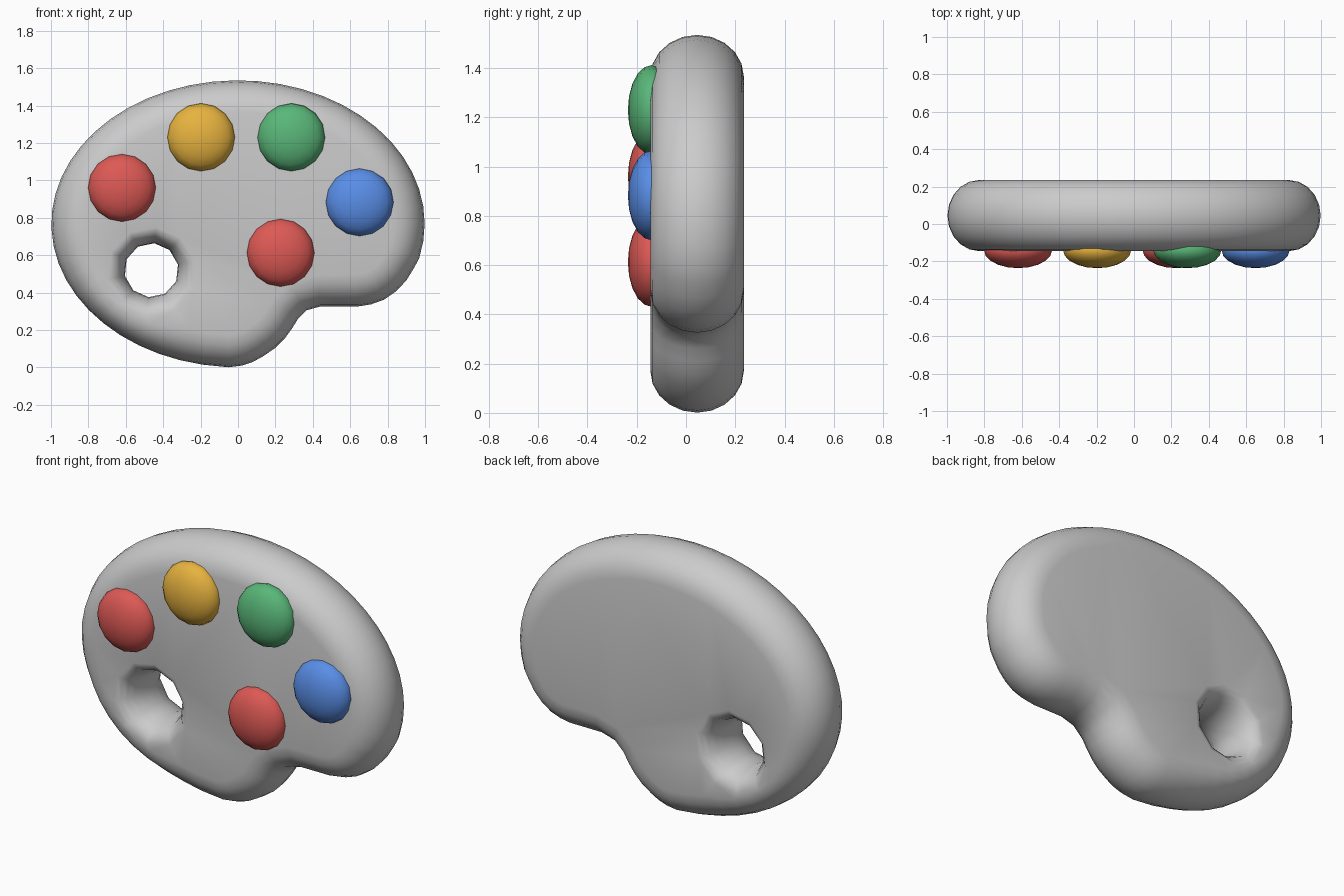
import bpy, bmesh
from math import sin, cos, pi, radians
from mathutils import Vector, Matrix

if "Cube" in bpy.data.objects:
    bpy.data.objects.remove(bpy.data.objects["Cube"])

MID_Y, HALF = 0.045, 0.19
HOLE, HOLE_R = Vector((-0.463, 0.52)), 0.145

# Outline in the x/z plane: an ellipse, with a hand-set notch at lower right
outline = [Vector((0.998 * cos(radians(a)), 0.768 + 0.767 * sin(radians(a))))
           for a in range(-14, 264, 7)]
outline += [Vector(p) for p in (
    (-0.05, 0.001), (0.02, 0.01), (0.08, 0.03), (0.135, 0.06), (0.2, 0.105),
    (0.25, 0.155), (0.29, 0.21), (0.322, 0.262), (0.364, 0.305), (0.44, 0.326),
    (0.54, 0.326), (0.64, 0.326), (0.71, 0.337), (0.78, 0.362), (0.845, 0.407),
    (0.9, 0.465), (0.94, 0.53))]


def edge_wall(bm, points, inward, widths, steps=10):
    """Rounded wall swept round a closed outline; returns both rim edge loops."""
    rings = []
    for k in range(steps + 1):
        a = -pi / 2 + pi * k / steps
        ring = []
        for p, n, w in zip(points, inward, widths):
            q = p + n * w * (1 - cos(a))
            ring.append(bm.verts.new((q.x, MID_Y + HALF * sin(a), q.y)))
        rings.append(ring)
    count = len(points)
    for r0, r1 in zip(rings, rings[1:]):
        for i in range(count):
            j = (i + 1) % count
            bm.faces.new((r0[i], r0[j], r1[j], r1[i]))
    return [[bm.edges.get((r[i], r[(i + 1) % count])) for i in range(count)]
            for r in (rings[0], rings[-1])]


def finish(bm, name, color=None):
    bmesh.ops.recalc_face_normals(bm, faces=bm.faces)
    for f in bm.faces:
        f.smooth = True
    mesh = bpy.data.meshes.new(name)
    bm.to_mesh(mesh)
    bm.free()
    if color:
        mat = bpy.data.materials.get(color[0]) or bpy.data.materials.new(color[0])
        mat.diffuse_color = (*color[1], 1)
        mat.use_nodes = True
        mat.node_tree.nodes["Principled BSDF"].inputs["Base Color"].default_value = mat.diffuse_color
        mesh.materials.append(mat)
    obj = bpy.data.objects.new(name, mesh)
    bpy.context.collection.objects.link(obj)


# Palette board with rounded rim and flared thumb hole
bm = bmesh.new()
normals, widths = [], []
for i, p in enumerate(outline):
    t = ((outline[(i + 1) % len(outline)] - p).normalized()
         + (p - outline[i - 1]).normalized()).normalized()
    normals.append(Vector((-t.y, t.x)))
    widths.append(min(0.17, 0.5 * ((p - HOLE).length - HOLE_R)))
outer = edge_wall(bm, outline, normals, widths)

angles = [radians(84 + 36 * i) for i in range(10)]
dirs = [Vector((cos(a), sin(a))) for a in angles]
flare = [0.095 - 0.01 * d.y for d in dirs]
hole = edge_wall(bm, [HOLE + d * HOLE_R for d in dirs], dirs, flare)

for side in (0, 1):
    bmesh.ops.triangle_fill(bm, use_beauty=True, use_dissolve=False,
                            edges=outer[side] + hole[side])
finish(bm, "palette_board")

# Paint blobs: flattened spheres half sunk in the front face
RED = ("red", (0.72, 0.1, 0.09))
YELLOW = ("yellow", (0.8, 0.45, 0.05))
GREEN = ("green", (0.1, 0.47, 0.19))
BLUE = ("blue", (0.1, 0.27, 0.8))
for name, x, z, color in (
        ("paint_red_left", -0.62, 0.96, RED),
        ("paint_yellow", -0.197, 1.23, YELLOW),
        ("paint_green", 0.285, 1.23, GREEN),
        ("paint_blue", 0.65, 0.883, BLUE),
        ("paint_red_low", 0.228, 0.613, RED)):
    bm = bmesh.new()
    bmesh.ops.create_uvsphere(
        bm, u_segments=16, v_segments=10, radius=1,
        matrix=Matrix.Translation((x, -0.14, z))
        @ Matrix.Diagonal((0.182, 0.096, 0.182, 1)) @ Matrix.Rotation(pi / 2, 4, 'X'))
    finish(bm, name, color)
